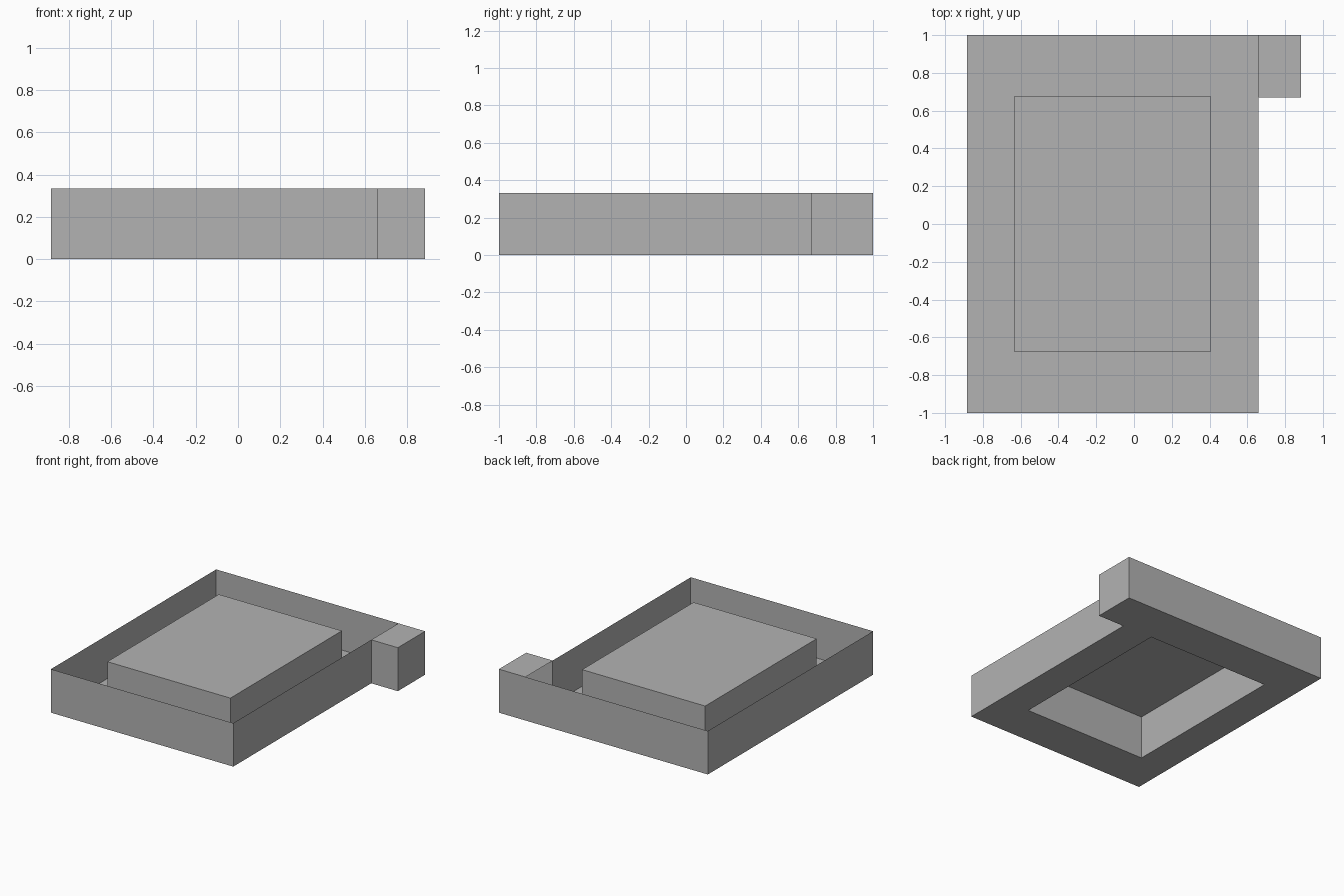
import bpy
import bmesh

cube = bpy.data.objects.get("Cube")
if cube:
    bpy.data.objects.remove(cube, do_unlink=True)

HEIGHT = 0.333
LEFT, RIGHT, TAB = -0.885, 0.66, 0.885
BACK, TAB_FRONT = 1.0, 0.67

# Single matte colour
grey = bpy.data.materials.new("plain grey")
grey.use_nodes = True
colour = (0.45, 0.45, 0.45, 1)
grey.diffuse_color = colour
grey.node_tree.nodes["Principled BSDF"].inputs["Base Color"].default_value = colour


def rectangle(x0, x1, y0, y1):
    return [(x0, y0), (x1, y0), (x1, y1), (x0, y1)]


def add_loop(bm, outline, z=0):
    verts = [bm.verts.new((x, y, z)) for x, y in outline]
    return [bm.edges.new((a, b)) for a, b in zip(verts, verts[1:] + verts[:1])]


def raise_walls(bm, edges):
    result = bmesh.ops.extrude_edge_only(bm, edges=edges)["geom"]
    verts = [g for g in result if isinstance(g, bmesh.types.BMVert)]
    bmesh.ops.translate(bm, verts=verts, vec=(0, 0, HEIGHT))
    return [g for g in result if isinstance(g, bmesh.types.BMEdge)
            and all(v in verts for v in g.verts)]


def finish(bm, name):
    bmesh.ops.recalc_face_normals(bm, faces=bm.faces)
    mesh = bpy.data.meshes.new(name)
    bm.to_mesh(mesh)
    bm.free()
    mesh.materials.append(grey)
    obj = bpy.data.objects.new(name, mesh)
    bpy.context.collection.objects.link(obj)


block_outline = rectangle(-0.635, 0.408, -0.675, 0.675)
tray_outline = [(LEFT, -BACK), (RIGHT, -BACK), (RIGHT, TAB_FRONT),
                (TAB, TAB_FRONT), (TAB, BACK), (LEFT, BACK)]

# Thin tray: floor with a central opening, plus outer walls
bm = bmesh.new()
outer = add_loop(bm, tray_outline)
inner = add_loop(bm, block_outline)
bmesh.ops.triangle_fill(bm, edges=outer + inner, use_beauty=True, normal=(0, 0, 1))
raise_walls(bm, outer)
finish(bm, "tray")

# Raised centre, hollow underneath
bm = bmesh.new()
top = raise_walls(bm, add_loop(bm, block_outline))
bmesh.ops.contextual_create(bm, geom=top)
finish(bm, "raised_centre")

# Lid over the corner tab
bm = bmesh.new()
bmesh.ops.contextual_create(
    bm, geom=add_loop(bm, rectangle(RIGHT, TAB, TAB_FRONT, BACK), HEIGHT))
finish(bm, "corner_tab_lid")
